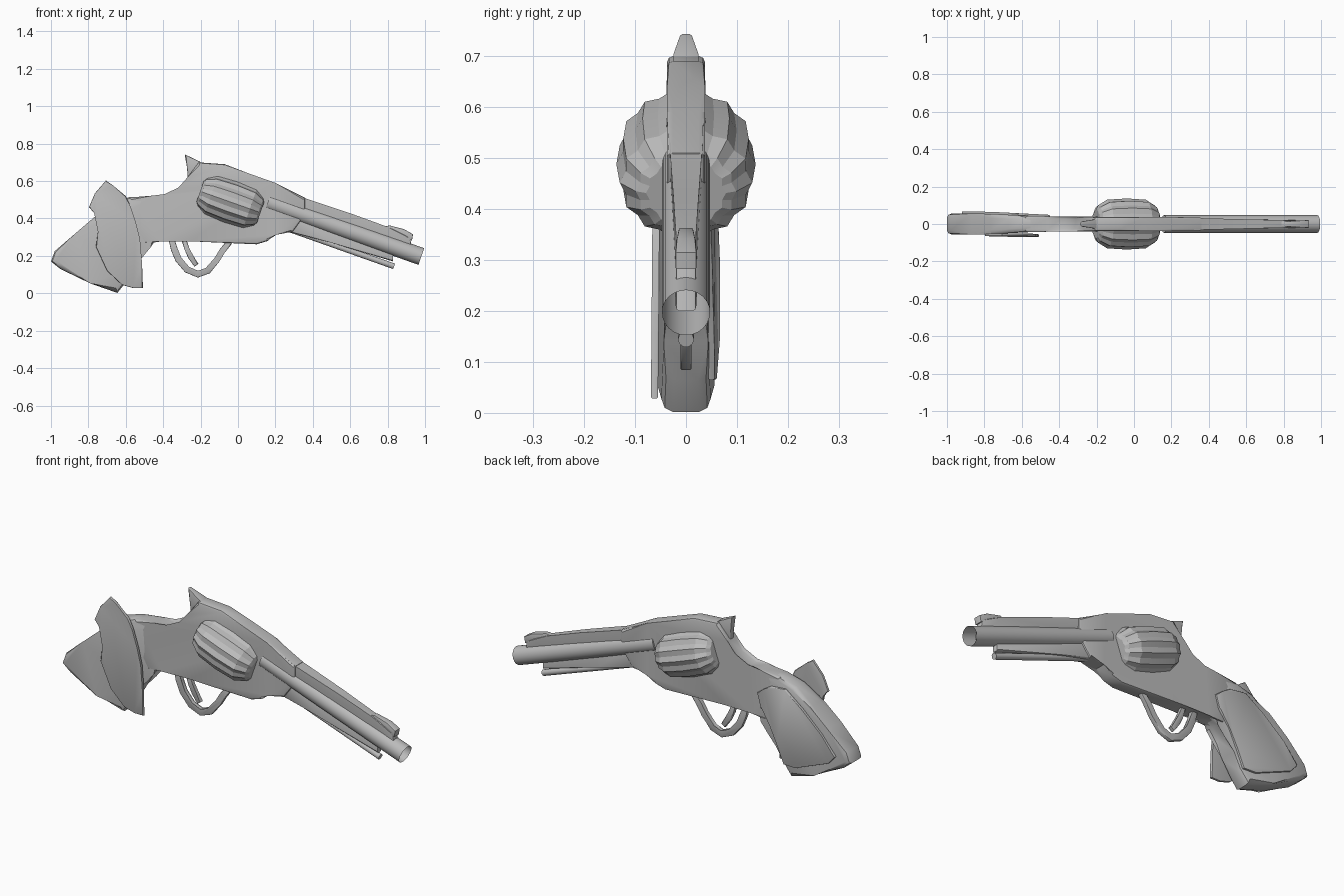
import bpy, bmesh, math
from mathutils import Vector

cube = bpy.data.objects.get("Cube")
if cube:
    bpy.data.objects.remove(cube, do_unlink=True)

grey = bpy.data.materials.new("plain grey")
grey.use_nodes = True
grey.diffuse_color = (0.5, 0.5, 0.5, 1)
grey.node_tree.nodes["Principled BSDF"].inputs["Base Color"].default_value = (0.5, 0.5, 0.5, 1)

TILT = math.radians(19.5)
AXIS = Vector((math.cos(TILT), 0, -math.sin(TILT)))
UP = Vector((math.sin(TILT), 0, math.cos(TILT)))
SIDE = Vector((0, 1, 0))


def finish(name, bm, angle):
    bmesh.ops.recalc_face_normals(bm, faces=bm.faces[:])
    mesh = bpy.data.meshes.new(name)
    bm.to_mesh(mesh)
    bm.free()
    mesh.materials.append(grey)
    mesh.shade_smooth()
    mesh.set_sharp_from_angle(angle=math.radians(angle))
    obj = bpy.data.objects.new(name, mesh)
    bpy.context.collection.objects.link(obj)
    return obj


def ramp(x0, w0, x1, w1):
    """Linear, clamped width along x."""
    return lambda x: w0 + (w1 - w0) * min(1, max(0, (x - x0) / (x1 - x0)))


def plate(name, outline, width, bevel=0.01, middle=lambda x, z: 0):
    """Side outline made solid; half width varies with x, rims are rounded."""
    bm = bmesh.new()
    sides = []
    for s in (-1, 1):
        sides.append([bm.verts.new((x, middle(x, z) + s * width(x), z)) for x, z in outline])
    near, far = sides
    caps = [bm.faces.new(near), bm.faces.new(far)]
    n = len(outline)
    for i in range(n):
        j = (i + 1) % n
        bm.faces.new((near[i], near[j], far[j], far[i]))
    if bevel:
        rim = list({e for f in caps for e in f.edges})
        bmesh.ops.bevel(bm, geom=rim, offset=bevel, segments=2, profile=0.5,
                        affect='EDGES', clamp_overlap=True)
    return finish(name, bm, 35)


def strip(name, path, thick, half_width):
    """Bar of even thickness along a path in the side plane."""
    left, right = [], []
    for i, p in enumerate(path):
        a, b = Vector(path[max(i - 1, 0)]), Vector(path[min(i + 1, len(path) - 1)])
        d = (b - a).normalized()
        normal = Vector((-d.y, d.x)) * thick / 2
        left.append(tuple(Vector(p) + normal))
        right.append(tuple(Vector(p) - normal))
    return plate(name, left + right[::-1], lambda x: half_width, 0.004)


def lathe(name, origin, stations, sides, flute=1.0, wide=1.0, open_end=False, angle=40):
    """Rings along the tilted barrel axis; every other point may be sunk."""
    bm = bmesh.new()
    rings = []
    for t, r in stations:
        ring = []
        for k in range(sides):
            a = 2 * math.pi * k / sides
            q = r * (flute if k % 2 else 1)
            ring.append(bm.verts.new(Vector(origin) + AXIS * t
                                     + SIDE * q * wide * math.cos(a) + UP * q * math.sin(a)))
        rings.append(ring)
    for a, b in zip(rings, rings[1:]):
        for k in range(sides):
            m = (k + 1) % sides
            bm.faces.new((a[k], a[m], b[m], b[k]))
    bm.faces.new(rings[0])
    if not open_end:
        bm.faces.new(rings[-1])
    return finish(name, bm, angle)


# Frame, top strap and hammer
plate("frame", [
    (-0.21, 0.70), (-0.07, 0.69), (0.06, 0.64), (0.2, 0.59), (0.36, 0.51),
    (0.36, 0.42), (0.29, 0.325), (0.2, 0.325), (0.16, 0.28), (0.1, 0.262),
    (-0.257, 0.278), (-0.417, 0.289), (-0.5, 0.26), (-0.59, 0.4), (-0.58, 0.512),
    (-0.46, 0.522), (-0.39, 0.518), (-0.31, 0.556), (-0.27, 0.62)],
    ramp(-0.5, 0.042, -0.2, 0.037), 0.012)
plate("hammer", [
    (-0.285, 0.743), (-0.205, 0.705), (-0.15, 0.65), (-0.24, 0.6), (-0.27, 0.62),
    (-0.272, 0.67)], ramp(-0.28, 0.013, -0.2, 0.028), 0.006)
plate("top_strap", [
    (0.1, 0.622), (0.2, 0.588), (0.36, 0.508), (0.6, 0.428), (0.8, 0.355), (0.92, 0.3),
    (0.935, 0.2), (0.6, 0.32), (0.12, 0.48)], ramp(0.2, 0.035, 0.8, 0.02), 0.006)
plate("front_sight", [
    (0.77, 0.355), (0.81, 0.363), (0.89, 0.342), (0.936, 0.315), (0.93, 0.282),
    (0.82, 0.31)], ramp(0.77, 0.012, 0.93, 0.021), 0.004)

# Barrel, rotating cylinder and rod below the barrel
lathe("barrel", (0.16, 0, 0.487), [(0, 0.047), (0.87, 0.047)], 24, open_end=True)
lathe("cylinder", (-0.04, 0, 0.488),
      [(-0.172, 0.07), (-0.16, 0.09), (-0.11, 0.116), (0, 0.122), (0.11, 0.116),
       (0.16, 0.088), (0.17, 0.07)], 28, flute=0.93, wide=1.12, angle=12)
plate("under_rib", [
    (0.2, 0.4), (0.25, 0.335), (0.5, 0.27), (0.83, 0.17), (0.83, 0.21), (0.35, 0.4)],
    ramp(0.2, 0.03, 0.8, 0.016), 0.005)
lathe("ejector_rod", (0.25, 0, 0.351), [(0, 0.016), (0.62, 0.016)], 10)

# Trigger and guard
strip("trigger_guard", [
    (-0.355, 0.29), (-0.343, 0.235), (-0.32, 0.18), (-0.273, 0.125), (-0.214, 0.1),
    (-0.16, 0.12), (-0.112, 0.18), (-0.085, 0.225), (-0.045, 0.275)], 0.032, 0.011)
strip("trigger", [
    (-0.29, 0.29), (-0.272, 0.235), (-0.255, 0.195), (-0.222, 0.15)], 0.026, 0.01)

# Grip
grip_width = ramp(-0.45, 0.038, -0.8, 0.056)
plate("grip", [
    (-0.43, 0.286), (-0.48, 0.265), (-0.525, 0.21), (-0.56, 0.14), (-0.595, 0.065),
    (-0.645, 0.002), (-0.79, 0.053), (-0.95, 0.13), (-1.0, 0.17), (-0.98, 0.225),
    (-0.87, 0.32), (-0.765, 0.41), (-0.67, 0.485), (-0.58, 0.514), (-0.46, 0.515)],
    grip_width, 0.022)

# Fitted panel on the far side, and the turned panel on the near side
plate("left_grip_panel", [
    (-0.45, 0.4), (-0.47, 0.33), (-0.53, 0.25), (-0.57, 0.16), (-0.61, 0.065),
    (-0.68, 0.065), (-0.88, 0.145), (-0.92, 0.19), (-0.84, 0.285), (-0.72, 0.39),
    (-0.62, 0.465), (-0.53, 0.455), (-0.49, 0.43)],
    lambda x: 0.007, 0.004, lambda x, z: grip_width(x) + 0.004)
plate("right_grip_panel", [
    (-0.706, 0.603), (-0.67, 0.578), (-0.6, 0.52), (-0.575, 0.465), (-0.545, 0.375),
    (-0.524, 0.29), (-0.513, 0.16), (-0.508, 0.028), (-0.56, 0.028), (-0.62, 0.045),
    (-0.7, 0.12), (-0.76, 0.25), (-0.745, 0.33), (-0.765, 0.43), (-0.797, 0.46),
    (-0.765, 0.535)],
    lambda x: 0.007, 0.004, lambda x, z: -0.062 + 0.008 * z)
